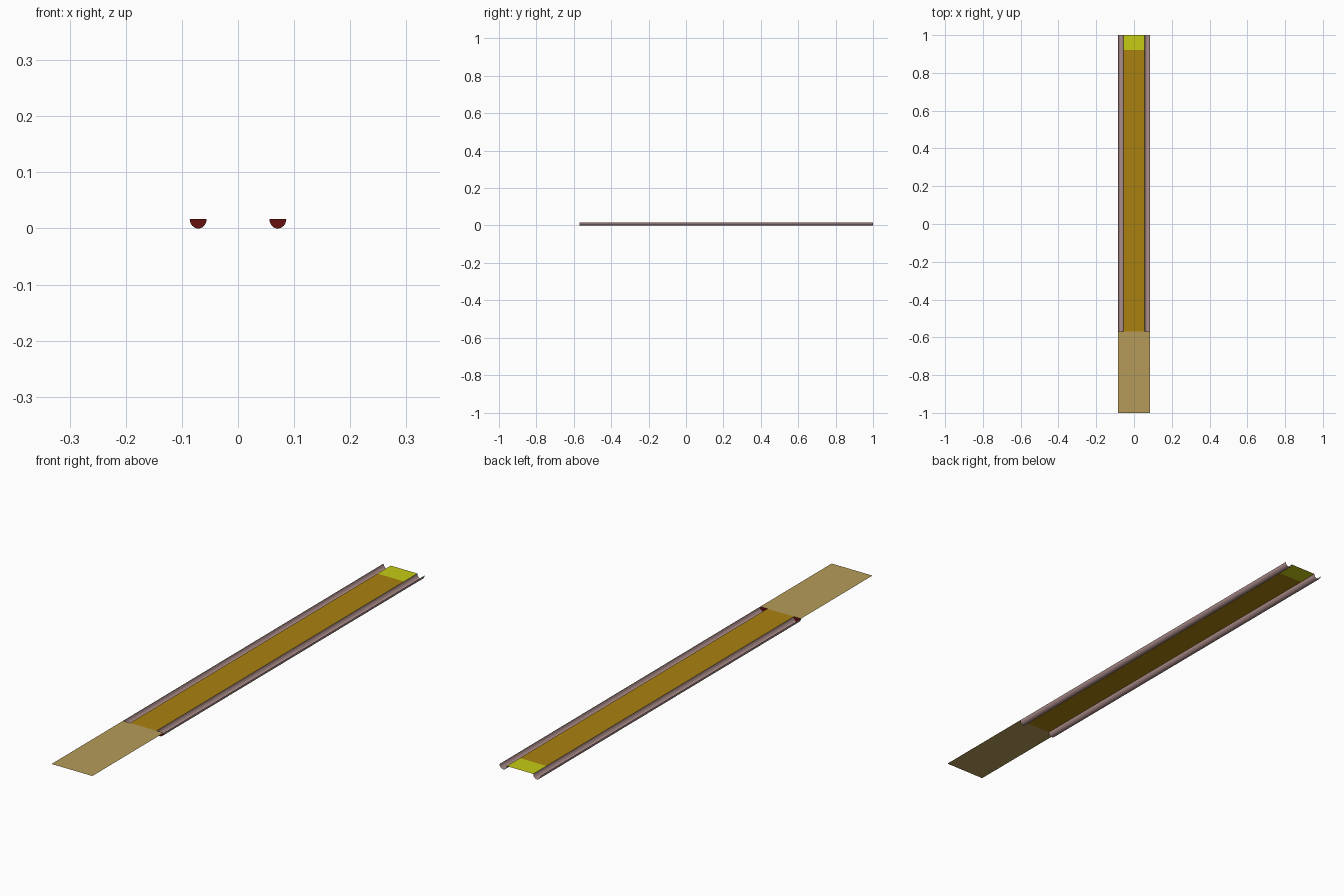
import bpy, bmesh, math

if "Cube" in bpy.data.objects:
    bpy.data.objects.remove(bpy.data.objects["Cube"])

TOP = 0.0165        # height of the lane surface
LANE = 0.056        # half width of the lane
EDGE = 0.086        # half width with gutters
FOUL, DECK, END = -0.57, 0.92, 1.0


def material(name, rgb):
    m = bpy.data.materials.new(name)
    m.diffuse_color = (*rgb, 1)
    m.use_nodes = True
    m.node_tree.nodes["Principled BSDF"].inputs["Base Color"].default_value = m.diffuse_color
    return m


approach_wood = material("pale wood", (0.46, 0.33, 0.10))
lane_wood = material("golden wood", (0.40, 0.22, 0.005))
deck_yellow = material("yellow", (0.56, 0.60, 0.007))
gutter_pink = material("dusty pink", (0.42, 0.27, 0.26))
cap_red = material("dark red", (0.13, 0.005, 0.005))


def make(name, bm, mats):
    me = bpy.data.meshes.new(name)
    bm.to_mesh(me)
    bm.free()
    for m in mats:
        me.materials.append(m)
    ob = bpy.data.objects.new(name, me)
    bpy.context.collection.objects.link(ob)
    return ob


def sheet(name, half, y0, y1, mat):
    bm = bmesh.new()
    bm.faces.new([bm.verts.new((x, y, TOP)) for x, y in
                  ((-half, y0), (half, y0), (half, y1), (-half, y1))])
    return make(name, bm, [mat])


# Flat floor sections
sheet("approach", EDGE, -1.0, FOUL, approach_wood)
sheet("lane", LANE, FOUL, DECK, lane_wood)
sheet("pin_deck", LANE, DECK, END, deck_yellow)


# Half-round gutters, open at the back, closed by a red plate at the front
def gutter(name, side):
    cx, r, n = side * (LANE + EDGE) / 2, (EDGE - LANE) / 2, 12
    arc = [(cx - r * math.cos(math.pi * i / n), TOP - TOP * math.sin(math.pi * i / n))
           for i in range(n + 1)]
    bm = bmesh.new()
    front = [bm.verts.new((x, FOUL, z)) for x, z in arc]
    back = [bm.verts.new((x, END, z)) for x, z in arc]
    for i in range(n):
        f = bm.faces.new((front[i], front[i + 1], back[i + 1], back[i]))
        f.normal_flip()
        f.smooth = True
    cap = bm.faces.new([bm.verts.new(v.co) for v in front])
    cap.material_index = 1
    bm.normal_update()
    make(name, bm, [gutter_pink, cap_red])


gutter("gutter_left", -1)
gutter("gutter_right", 1)
